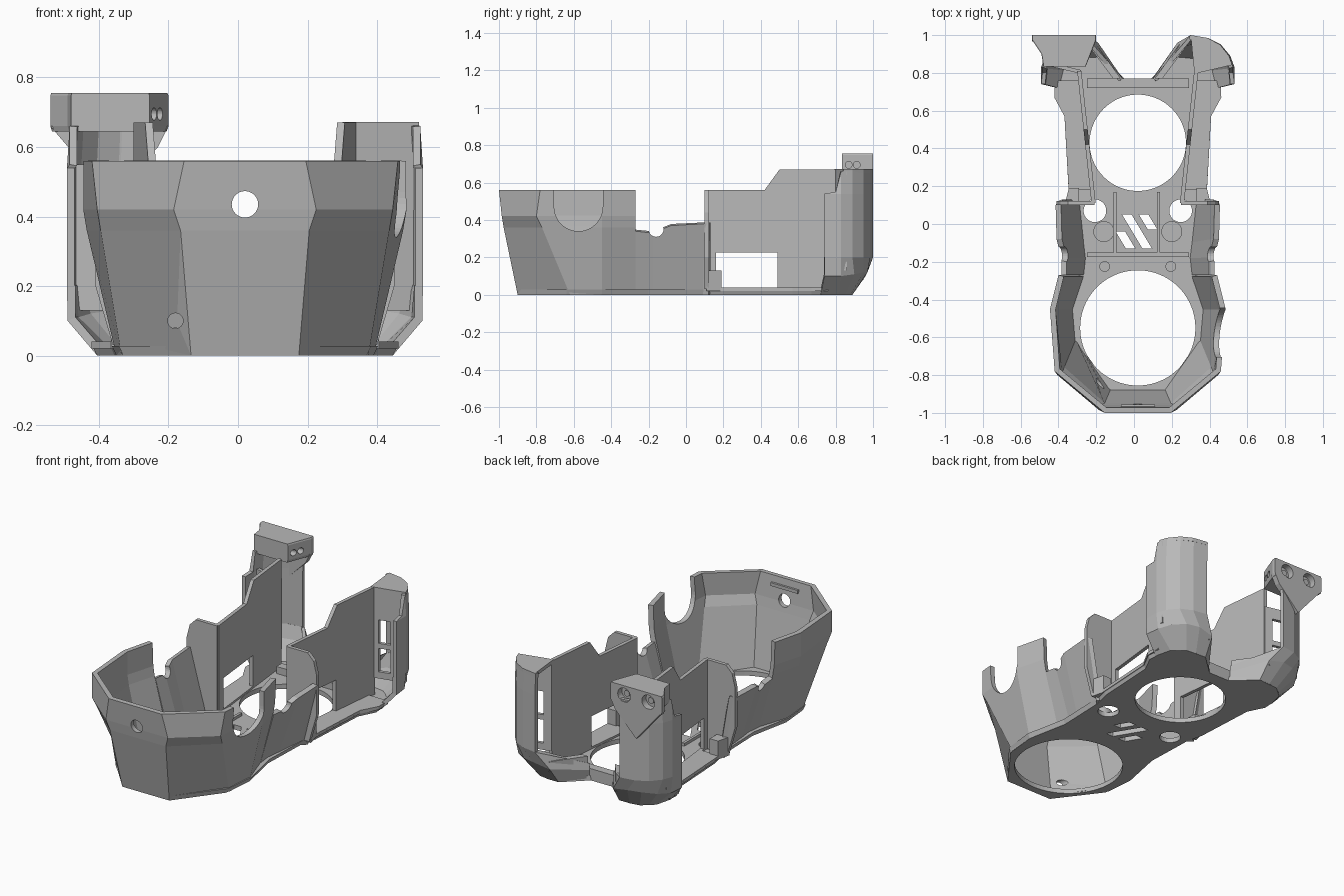
import bpy, bmesh, math
from mathutils import Vector, Matrix

if "Cube" in bpy.data.objects:
    bpy.data.objects.remove(bpy.data.objects["Cube"], do_unlink=True)

CX = 0.02  # symmetry plane of the body

grey = bpy.data.materials.new("neutral grey")
grey.use_nodes = True
COLOUR = (0.48, 0.48, 0.48, 1)
grey.diffuse_color = COLOUR
grey.node_tree.nodes["Principled BSDF"].inputs["Base Color"].default_value = COLOUR


def finish(name, bm):
    mesh = bpy.data.meshes.new(name)
    bm.to_mesh(mesh)
    bm.free()
    mesh.materials.append(grey)
    obj = bpy.data.objects.new(name, mesh)
    bpy.context.collection.objects.link(obj)
    return obj


def bake(obj):
    """Replace the mesh with its modified version."""
    bpy.context.view_layer.update()
    graph = bpy.context.evaluated_depsgraph_get()
    mesh = bpy.data.meshes.new_from_object(obj.evaluated_get(graph))
    obj.modifiers.clear()
    obj.data = mesh


def solid(name, rings):
    """Closed loft through rings of equal length, capped at both ends."""
    bm = bmesh.new()
    loops = [[bm.verts.new(p) for p in ring] for ring in rings]
    n = len(loops[0])
    for a, b in zip(loops, loops[1:]):
        for i in range(n):
            j = (i + 1) % n
            bm.faces.new((a[i], a[j], b[j], b[i]))
    bm.faces.new(loops[0])
    bm.faces.new(loops[-1])
    bmesh.ops.recalc_face_normals(bm, faces=bm.faces)
    return finish(name, bm)


def shell(name, rings, thickness, side=0):
    """Open loft, given clockwise from above, thickened inwards."""
    if side:
        rings = [[(CX + side * x, y, z) for x, y, z in r][::side] for r in rings]
    bm = bmesh.new()
    loops = [[bm.verts.new(p) for p in ring] for ring in rings]
    for a, b in zip(loops, loops[1:]):
        for i in range(len(a) - 1):
            bm.faces.new((a[i], b[i], b[i + 1], a[i + 1]))
    obj = finish(name, bm)
    mod = obj.modifiers.new("thickness", "SOLIDIFY")
    mod.thickness = thickness
    mod.offset = -1
    bake(obj)
    return obj


def box(name, x, y, z):
    bm = bmesh.new()
    bmesh.ops.create_cube(bm, size=1)
    mid = Vector([(a + b) / 2 for a, b in (x, y, z)])
    size = [b - a for a, b in (x, y, z)]
    bm.transform(Matrix.Translation(mid) @ Matrix.Diagonal((*size, 1)))
    return finish(name, bm)


def cylinder(name, centre, radius, depth, axis="Z", segments=48):
    bm = bmesh.new()
    bmesh.ops.create_cone(bm, cap_ends=True, segments=segments,
                          radius1=radius, radius2=radius, depth=depth)
    turn = {"Z": Matrix(), "X": Matrix.Rotation(math.pi / 2, 4, "Y"),
            "Y": Matrix.Rotation(math.pi / 2, 4, "X")}[axis]
    bm.transform(Matrix.Translation(centre) @ turn)
    return finish(name, bm)


def cut(obj, cutters):
    for c in cutters:
        c.hide_render = True
        mod = obj.modifiers.new("cut", "BOOLEAN")
        mod.operation = "DIFFERENCE"
        mod.solver = "EXACT"
        mod.object = c
    bake(obj)
    for c in cutters:
        bpy.data.objects.remove(c, do_unlink=True)


def both(half, z, scale=1.0):
    """Mirror a half outline of (x, y) points into a full one."""
    right = [(CX + x * scale, y, z) for x, y in half]
    left = [(CX - x * scale, y, z) for x, y in reversed(half)]
    return right + left


def wall_x(y):
    """Outer face of the side wall, leaning outwards to the rear."""
    return .245 + (y - .11) * .108


# Floor plate with two large openings, screw holes and slanted vents
outline = [(.155, -.9), (.35, -.64), (.37, -.45), (.32, -.2), (.33, .1), (.355, .2),
           (.375, .57), (.425, .67), (.42, .74), (.4, .82), (.33, .88), (.2, .89), (.07, .77)]
floor = solid("floor_plate", [both(outline, 0), both(outline, .028, 1.035)])
holes = [cylinder("hole", (CX, -.55, 0), .305, .3, segments=80),
         cylinder("hole", (CX, .43, 0), .255, .3, segments=80)]
for s in (-1, 1):
    holes.append(cylinder("hole", (CX + s * .227, .07, 0), .06, .3))
for x, top, low in ((.016, .05, -.13), (.075, .05, -.03), (-.045, -.04, -.13)):
    lean = (top - low) * .3
    vent = [(x - lean - .025, top), (x - lean + .025, top),
            (x + lean + .025, low), (x + lean - .025, low)]
    holes.append(solid("vent", [[(a, b, z) for a, b in vent] for z in (-.1, .2)]))
cut(floor, holes)

# Faceted front bowl
bowl_half = [
    ([(.31, -.27), (.37, -.45), (.355, -.62), (.155, -.9)], 0),
    ([(.405, -.27), (.455, -.45), (.415, -.77), (.185, -.975)], .36),
    ([(.415, -.27), (.465, -.45), (.425, -.8), (.205, -.985)], .42),
    ([(.42, -.27), (.465, -.45), (.44, -.78), (.175, -1)], .56)]
bowl = shell("front_bowl", [both(h, z) for h, z in bowl_half], .03)
cut(bowl, [cylinder("port", (CX, -1, .435), .038, .3, "Y"),
           cylinder("port", (-.18, -.86, .1), .022, .25, "Y"),
           cylinder("notch", (.48, -.575, .47), .13, .2, "X"),
           box("notch", (.38, .58), (-.705, -.445), (.47, .7))])
box("bowl_inner_ridge", (-.07, .11), (-.975, -.955), (.5, .52))

for s, word in ((1, "left"), (-1, "right")):
    # Low flank between bowl and cabin walls
    flank = shell("flank_" + word, [
        [(.36, .12, 0), (.33, .09, 0), (.31, -.1, 0), (.3, -.18, 0), (.31, -.27, 0)],
        [(.425, .12, .38), (.435, .1, .38), (.43, -.08, .37), (.405, -.18, .33),
         (.405, -.27, .34)]], .03, s)
    cut(flank, [cylinder("dip", (CX + s * .42, -.16, .35), .04, .3, "X", 24)])

    # Upright side wall with its window, and the sill outside it
    profile = [(.11, .015), (.11, .56), (.42, .56), (.5, .67), (.81, .67), (.81, .015)]
    wall = solid("side_wall_" + word, [
        [(CX + s * (wall_x(y) - t), y, z) for y, z in profile] for t in (0, .022)])
    x_span = (CX + s * .3 - .1, CX + s * .3 + .1)
    cut(wall, [box("window", x_span, (.16, .49), (.04, .225))])
    sill = [(wall_x(.18) - .02, .18), (.366, .18), (.388, .57), (.442, .67), (.44, .76),
            (wall_x(.76) - .02, .76)]
    solid("sill_" + word, [[(CX + s * x, y, z) for x, y in sill] for z in (.02, .04)])

    # Cross flange with clipped corner, and the foot behind it
    flange = [(.23, .03), (.23, .56), (.37, .56), (.41, .52), (.43, .44), (.43, .2), (.38, .03)]
    solid("flange_" + word, [[(CX + s * x, y, z) for x, z in flange] for y in (.1, .122)])
    foot = [(.31, .11), (.31, .19), (.365, .19), (.385, .11)]
    solid("flange_foot_" + word, [[(CX + s * x, y, z) for x, y in foot] for z in (.02, .13)])

    # Rear corner pod: faceted base and upright shell
    arc = [(.28, 1), (.37, .985), (.44, .95), (.49, .89), (.512, .83), (.512, .74)]
    shell("pod_base_" + word, [
        [(.07, .76, 0), (.2, .89, 0), (.27, .89, 0), (.33, .88, 0), (.37, .85, 0),
         (.4, .82, 0), (.425, .72, 0)],
        [(.08, .77, .06), (.21, .96, .1), (.31, .97, .12), (.39, .95, .12), (.46, .9, .11),
         (.5, .83, .1), (.51, .74, .1)],
        [(.08, .77, .1)] + [(x, y, .2) for x, y in arc]], .025, s)
    tops = [.67] * 4 + [.66, .55]
    shell("pod_shell_" + word, [
        [(x, y, .2) for x, y in arc], [(x, y, .54) for x, y in arc],
        [(x * .985, max(y, .8), z) for (x, y), z in zip(arc, tops)]], .022, s)

    # Slotted panel closing the pod towards the front
    panel = [(.3, .795), (.3, .815), (.495, .862), (.495, .842)]
    pod_panel = solid("pod_panel_" + word, [
        [(CX + s * x, y, z) for x, y in panel] for z in (.13, .66 if s > 0 else .55)])
    slot_x = sorted((CX + s * .345, CX + s * .415))
    cut(pod_panel, [box("slot", slot_x, (.7, .93), z) for z in ((.17, .31), (.34, .48))])

    # Floor bosses and the slanted rear bracket
    cylinder("boss_" + word, (CX + s * .18, -.04, .04), .055, .04)
    cylinder("small_boss_" + word, (CX + s * .175, -.225, .035), .028, .03)
    solid("rear_bracket_" + word, [
        [(CX + s * x, y, z) for x, y in ((.09, .77), (.13, .77), (.25, .93), (.22, .95))]
        for z in (.08, .14)])

# Roof of the left pod
roof = [(.3, .795), (.28, 1), (.37, .985), (.435, .95), (.483, .89), (.5, .842)]
solid("pod_roof", [[(CX + x, y, z) for x, y in roof] for z in (.65, .672)])

# Mounting head on the right pod
head_top = [(-.54, 1), (-.2, 1), (-.2, .975), (-.255, .835), (-.48, .835), (-.49, .9),
            (-.54, .975)]
head = solid("mount_head", [
    [(-.37 + (x + .37) * k, y, z) for x, y in head_top]
    for k, z in ((.97, .645), (1, .66), (1, .748), (.98, .756))])
sockets = [cylinder("socket", (x, 1, .7), .042, .08, "Y", 32) for x in (-.45, -.29)]
sockets += [cylinder("pin", (-.2, y, .695), .018, .18, "X", 24) for y in (.87, .913)]
cut(head, sockets)
for x in (-.45, -.29):
    cylinder("mount_screw", (x, .965, .7), .018, .02, "Y", 24)
gusset = [(-.54, .66), (-.2, .66), (-.23, .6), (-.37, .46), (-.48, .59)]
solid("mount_gusset", [[(x, y, z) for x, z in gusset] for y in (.965, 1)])

# Floor ribs
box("rear_crossbar", (-.25, .29), (.72, .77), (.02, .07))
box("middle_rib", (-.25, .29), (-.175, -.15), (.02, .05))
for x in (-.1, .13):
    box("vent_rib", (x - .008, x + .008), (-.15, .17), (.02, .045))
